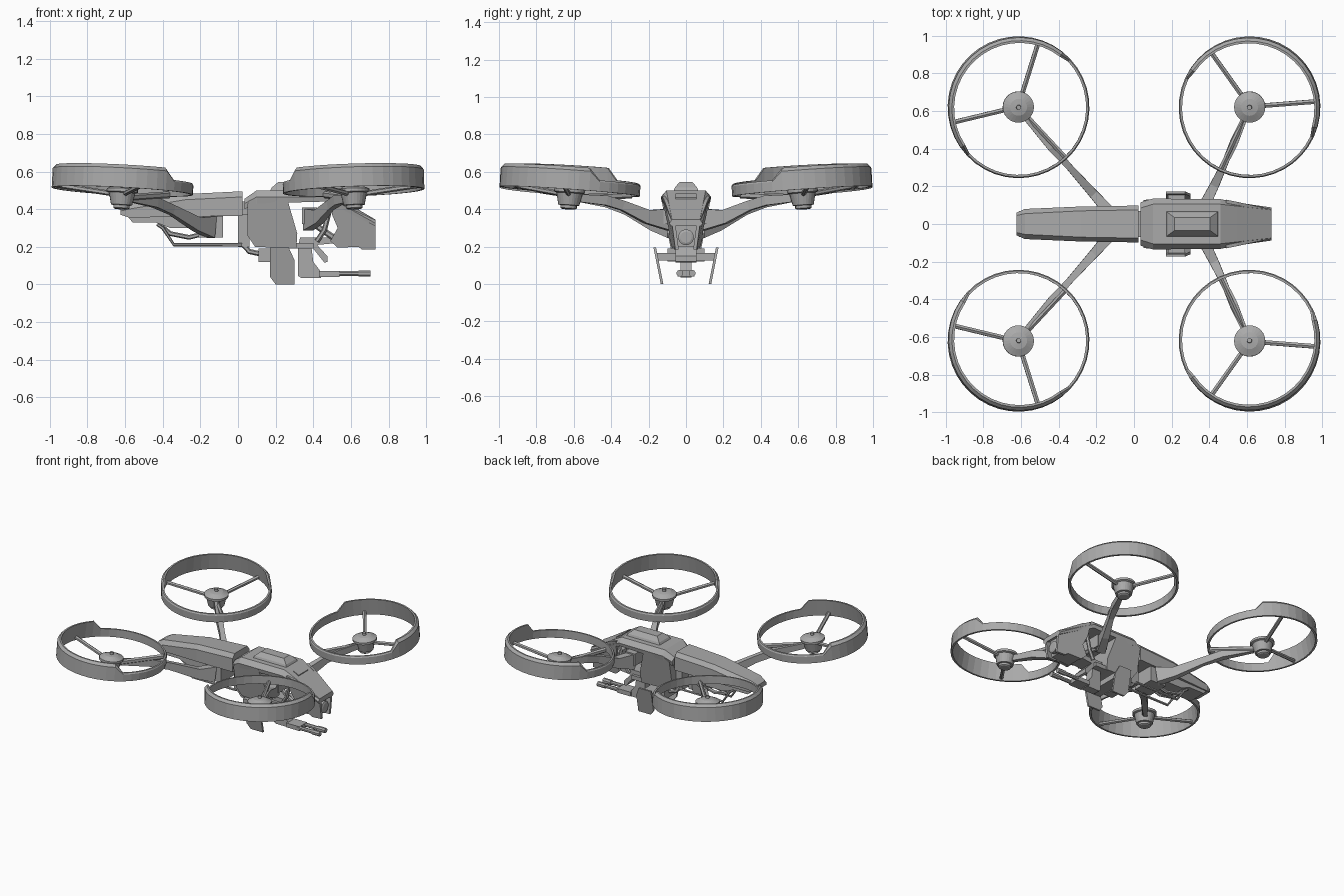
import bpy, bmesh, math
from mathutils import Vector, Matrix

cube = bpy.data.objects.get("Cube")
if cube:
    bpy.data.objects.remove(cube)

grey = bpy.data.materials.new("matte_grey")
grey.use_nodes = True
GREY = (0.4, 0.4, 0.4, 1)
grey.diffuse_color = GREY
grey.node_tree.nodes["Principled BSDF"].inputs["Base Color"].default_value = GREY


def finish(name, bm, matrix=None):
    bmesh.ops.recalc_face_normals(bm, faces=bm.faces[:])
    if matrix:
        bm.transform(matrix)
    mesh = bpy.data.meshes.new(name)
    bm.to_mesh(mesh)
    bm.free()
    mesh.materials.append(grey)
    obj = bpy.data.objects.new(name, mesh)
    bpy.context.collection.objects.link(obj)
    return obj


def skin(name, loops, matrix=None, closed=False):
    """Join equal loops of points into one solid."""
    bm = bmesh.new()
    rows = [[bm.verts.new(p) for p in loop] for loop in loops]
    n = len(rows[0])
    for a, b in zip(rows, rows[1:] + rows[:1] if closed else rows[1:]):
        for i in range(n):
            j = (i + 1) % n
            bm.faces.new((a[i], a[j], b[j], b[i]))
    if not closed:
        bm.faces.new(rows[0])
        bm.faces.new(rows[-1])
    return finish(name, bm, matrix)


def box(name, lo, hi):
    loops = [[(x, lo[1], lo[2]), (x, hi[1], lo[2]), (x, hi[1], hi[2]), (x, lo[1], hi[2])]
             for x in (lo[0], hi[0])]
    return skin(name, loops)


def sweep(name, points, sizes, sides=4, matrix=None):
    """Bar along a path; sizes are (half width, half height) per point."""
    pts = [Vector(p) for p in points]
    if len(sizes) == 1:
        sizes = sizes * len(pts)
    grow = 1 / math.cos(math.pi / sides)
    loops = []
    for i, p in enumerate(pts):
        t = (pts[min(i + 1, len(pts) - 1)] - pts[max(i - 1, 0)]).normalized()
        side = t.cross(Vector((0, 0, 1))).normalized()
        up = side.cross(t)
        w, h = sizes[i]
        turn = [2 * math.pi * (k + 0.5) / sides for k in range(sides)]
        loops.append([p + grow * (side * w * math.cos(a) + up * h * math.sin(a)) for a in turn])
    return skin(name, loops, matrix)


def lathe(name, profile, matrix, sides=24):
    loops = [[(r * math.cos(2 * math.pi * k / sides), r * math.sin(2 * math.pi * k / sides), z)
              for k in range(sides)] for r, z in profile]
    return skin(name, loops, matrix)


def loft(name, sections):
    """Hull along x; each section is x, top z, top y, mid z, mid y, low z, low y."""
    loops = []
    for x, zt, wt, zm, wm, zl, wl in sections:
        half = [(wt, zt), (wm, zm), (wl, zl)]
        loops.append([(x, y, z) for y, z in half] + [(x, -y, z) for y, z in half[::-1]])
    return skin(name, loops)


def hull_width(x, z):
    taper = 1 - 0.3 * max(0, (x - 0.45) / 0.28)
    return (0.08 + 0.053 * (z - 0.18) / 0.28) * taper


def prism(name, outline, outer, inner):
    """Side outline in x and z, spanning two y limits given as functions."""
    return skin(name, [[(x, f(x, z), z) for x, z in outline] for f in (outer, inner)])


def pair(name, outline, outer, thick):
    for side, s in (("left", 1), ("right", -1)):
        prism(f"{side}_{name}", outline, lambda x, z: s * outer(x, z),
              lambda x, z: s * (outer(x, z) - thick))


# Cabin roof, canopy and roof window
loft("cabin_roof", [(0.035, 0.455, 0.085, 0.43, 0.115, 0.40, 0.11),
                    (0.10, 0.50, 0.105, 0.465, 0.135, 0.43, 0.128),
                    (0.46, 0.50, 0.105, 0.465, 0.132, 0.44, 0.126),
                    (0.55, 0.45, 0.095, 0.425, 0.114, 0.40, 0.108),
                    (0.73, 0.345, 0.075, 0.325, 0.088, 0.31, 0.084)])
skin("canopy", [[(0.31 + sx * a, sy * b, z) for sx, sy in ((-1, -1), (1, -1), (1, 1), (-1, 1))]
                for a, b, z in ((0.14, 0.068, 0.495), (0.13, 0.06, 0.515), (0.095, 0.035, 0.545))])
skin("roof_window", [[(x, -0.055, z), (x, 0.055, z), (x, 0.055, z - 0.02), (x, -0.055, z - 0.02)]
                     for x, z in ((0.50, 0.484), (0.54, 0.462))])

# Cabin rear body and open middle
prism("cabin_body", [(0.05, 0.43), (0.05, 0.26), (0.09, 0.20), (0.31, 0.19), (0.315, 0.27), (0.26, 0.46),
                     (0.10, 0.46)], hull_width, lambda x, z: -hull_width(x, z))
box("cabin_floor", (0.28, -0.075, 0.19), (0.40, 0.075, 0.22))
box("arm_crossbeam", (0.34, -0.12, 0.32), (0.42, 0.12, 0.41))
for s in (1, -1):
    sweep("cabin_strut", [(0.42, s * 0.07, 0.23), (0.46, s * 0.08, 0.29), (0.50, s * 0.085, 0.45)],
          [(0.012, 0.012)], 6)
    sweep("cabin_brace", [(0.39, s * 0.06, 0.33), (0.52, s * 0.06, 0.24)], [(0.012, 0.014)], 6)

# Nose side plates around a recessed face with a round lens
pair("nose_plate", [(0.49, 0.47), (0.55, 0.45), (0.73, 0.343), (0.73, 0.185), (0.66, 0.185), (0.64, 0.20),
                    (0.53, 0.195), (0.49, 0.23), (0.53, 0.30), (0.50, 0.37)], hull_width, 0.018)
box("nose_core", (0.53, -0.06, 0.20), (0.69, 0.06, 0.34))
lathe("nose_lens", [(0.042, 0), (0.042, 0.035), (0.03, 0.04)],
      Matrix.Translation((0.685, 0, 0.25)) @ Matrix.Rotation(math.pi / 2, 4, 'Y'))
prism("chin_block", [(0.33, 0.25), (0.32, 0.20), (0.40, 0.19), (0.46, 0.115), (0.475, 0.12), (0.475, 0.15),
                     (0.42, 0.21), (0.53, 0.22), (0.53, 0.25)], lambda x, z: 0.055, lambda x, z: -0.055)

# Belly box, hanging fins and gun
box("belly_box", (0.11, -0.10, 0.12), (0.18, 0.10, 0.19))
box("belly_bar", (0.18, -0.155, 0.125), (0.27, 0.155, 0.165))
pair("belly_fin", [(0.17, 0.195), (0.17, 0.04), (0.20, 0.0), (0.30, 0.0), (0.30, 0.13), (0.27, 0.195)],
     lambda x, z: 0.135 + 0.20 * z, 0.014)
prism("gun_mount", [(0.32, 0.20), (0.32, 0.045), (0.335, 0.035), (0.44, 0.035), (0.45, 0.055), (0.40, 0.12),
                    (0.39, 0.20)], lambda x, z: 0.03, lambda x, z: -0.03)
box("gun_body", (0.43, -0.045, 0.04), (0.54, 0.045, 0.072))
for s in (1, -1):
    sweep("gun_barrel", [(0.52, s * 0.033, 0.058), (0.66, s * 0.033, 0.058)], [(0.013, 0.013)], 8)
    sweep("gun_muzzle", [(0.64, s * 0.033, 0.058), (0.705, s * 0.033, 0.058)], [(0.017, 0.017)], 8)

# Joint between cabin and tail
box("joint_block", (0.0, -0.07, 0.37), (0.07, 0.07, 0.44))
box("joint_lower", (0.0, -0.045, 0.20), (0.06, 0.045, 0.38))

# Tail boom with its lower hull and underframe
loft("tail_shell", [(0.025, 0.495, 0.075, 0.465, 0.098, 0.365, 0.098),
                    (-0.28, 0.48, 0.07, 0.45, 0.093, 0.36, 0.092),
                    (-0.58, 0.43, 0.055, 0.40, 0.08, 0.355, 0.078),
                    (-0.625, 0.405, 0.045, 0.39, 0.06, 0.37, 0.06)])
prism("tail_keel", [(-0.61, 0.385), (-0.56, 0.33), (-0.44, 0.33), (-0.36, 0.30), (-0.08, 0.30), (-0.08, 0.38)],
      lambda x, z: 0.07, lambda x, z: -0.07)
box("arm_root_block", (-0.21, -0.085, 0.25), (-0.08, 0.085, 0.36))
for s in (1, -1):
    sweep("underframe_rail", [(-0.43, s * 0.05, 0.32), (-0.40, s * 0.05, 0.30), (-0.34, s * 0.05, 0.21),
                              (0.02, s * 0.05, 0.21)], [(0.008, 0.008)], 6)
    sweep("tail_cable", [(-0.42, s * 0.03, 0.32), (-0.36, s * 0.03, 0.27), (-0.26, s * 0.03, 0.25),
                         (-0.18, s * 0.03, 0.27)], [(0.011, 0.011)], 6)
    sweep("belly_cable", [(0.02, s * 0.03, 0.22), (0.06, s * 0.035, 0.175), (0.13, s * 0.04, 0.16)],
          [(0.012, 0.012)], 6)

# Rotor units: shroud ring, hub, spokes and arm
HUB = [(0.035, -0.095), (0.043, -0.09), (0.043, -0.075), (0.056, -0.073), (0.07, -0.01), (0.083, -0.005),
       (0.083, 0.012), (0.07, 0.018), (0.045, 0.03), (0.013, 0.034), (0.012, 0.05)]
SEGMENTS = 40


def rotor(name, centre, heading, arm):
    """Heading points away from the arm; the shroud is tall on that side."""
    out = Vector((math.cos(heading), math.sin(heading), 0))
    tilt = Matrix.Rotation(math.radians(-4.5), 4, out.cross(Vector((0, 0, -1))))
    tilt = Matrix.Translation(centre) @ tilt
    loops = []
    for k in range(SEGMENTS):
        off = 2 * math.pi * k / SEGMENTS
        turn = min(off, 2 * math.pi - off)
        tall = turn < math.radians(85)
        height, top = (0.122, 0.36) if tall else (0.06, 0.37)
        c, s = math.cos(heading + off), math.sin(heading + off)
        loops.append([(r * c, r * s, z) for r, z in
                      ((0.376, 0), (0.376, height * 0.85), (top, height), (top - 0.012, height), (0.362, 0))])
    skin(name + "_shroud", loops, tilt, closed=True)
    lathe(name + "_hub", HUB, tilt)
    for turn in (60, -60):
        a = heading + math.radians(turn)
        c, s = math.cos(a), math.sin(a)
        sweep(name + "_spoke", [(0.05 * c, 0.05 * s, -0.015), (0.366 * c, 0.366 * s, 0.02)],
              [(0.012, 0.012)], 6, tilt)
    sweep(name + "_inner_spoke", [out * -0.05 - Vector((0, 0, 0.03)), out * -0.366 + Vector((0, 0, 0.01))],
          [(0.012, 0.016)], 6, tilt)
    sweep(name + "_arm", arm, [(0.03, 0.058), (0.024, 0.036), (0.017, 0.026), (0.022, 0.026), (0.014, 0.02)])


REAR_ARM = [(-0.14, 0.075, 0.305), (-0.22, 0.165, 0.32), (-0.35, 0.31, 0.395), (-0.44, 0.41, 0.435),
            (-0.58, 0.57, 0.46)]
FRONT_ARM = [(0.37, 0.09, 0.345), (0.43, 0.21, 0.36), (0.49, 0.34, 0.42), (0.53, 0.43, 0.447),
             (0.595, 0.58, 0.46)]
for side, s in (("left", 1), ("right", -1)):
    for end, x, angle, path in (("rear", -0.615, 133, REAR_ARM), ("front", 0.615, 65, FRONT_ARM)):
        rotor(f"{end}_{side}", (x, s * 0.622, 0.495), s * math.radians(angle),
              [(px, s * py, pz) for px, py, pz in path])
